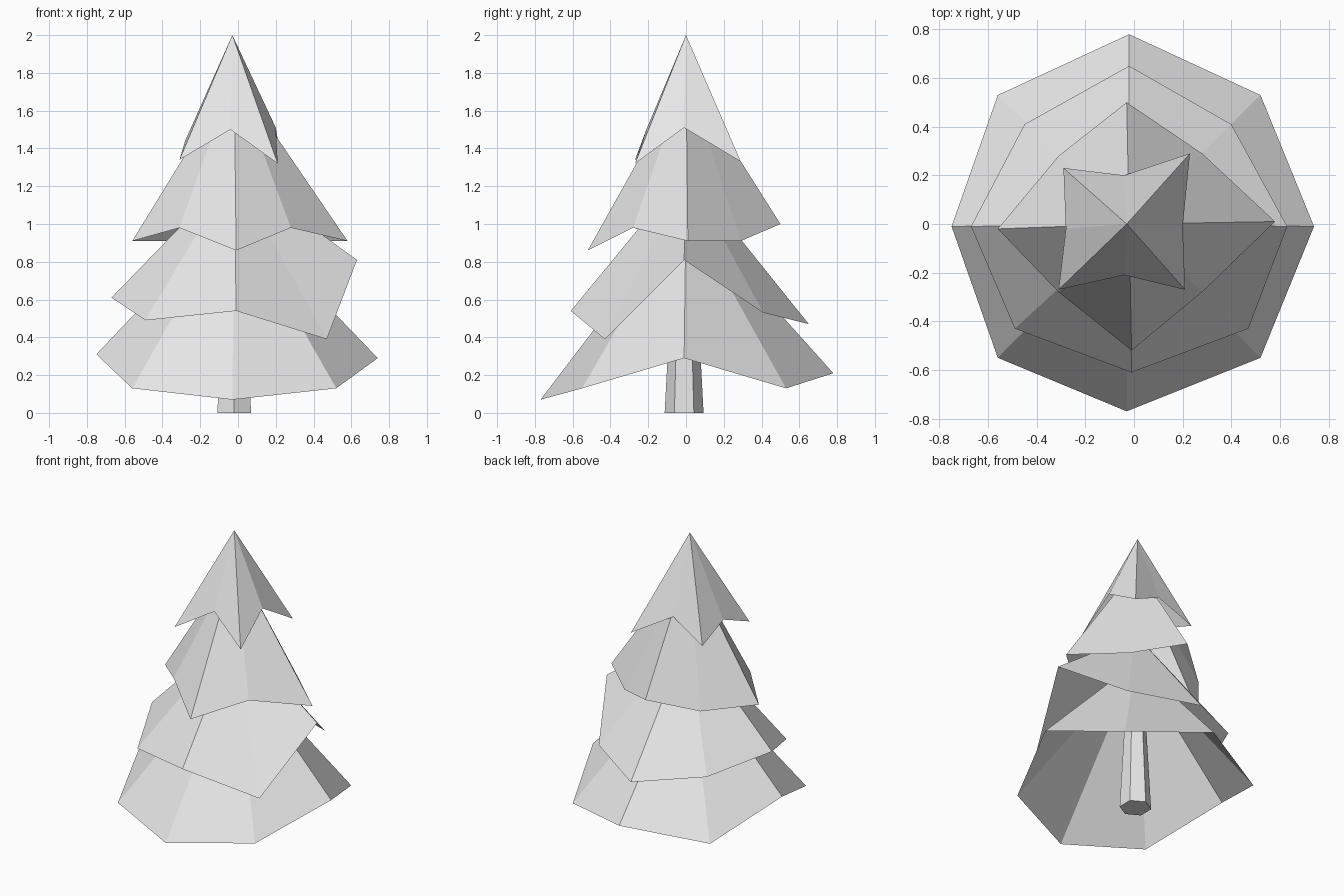
import bpy
import bmesh
from math import cos, sin, pi

default_cube = bpy.data.objects.get("Cube")
if default_cube:
    bpy.data.objects.remove(default_cube, do_unlink=True)

# One plain colour for the whole tree
grey = bpy.data.materials.new("light_grey")
grey.use_nodes = True
grey.diffuse_color = (0.8, 0.8, 0.8, 1)
grey.node_tree.nodes["Principled BSDF"].inputs["Base Color"].default_value = grey.diffuse_color


def finish_part(name, bm):
    """Turn a bmesh into a flat-shaded object that carries the tree colour."""
    mesh = bpy.data.meshes.new(name)
    bm.to_mesh(mesh)
    bm.free()
    mesh.materials.append(grey)
    part = bpy.data.objects.new(name, mesh)
    bpy.context.collection.objects.link(part)
    return part


def branch_skirt(name, apex, rim):
    """Open cone: a fan of triangles from the apex to an uneven rim."""
    bm = bmesh.new()
    tip = bm.verts.new(apex)
    ring = [bm.verts.new(point) for point in rim]
    for index, vert in enumerate(ring):
        following = ring[(index + 1) % len(ring)]
        bm.faces.new((tip, vert, following))
    return finish_part(name, bm)


def tapered_trunk(name, centre, sides, bottom_radius, top_radius, height):
    """Closed prism with a corner facing the front and a narrower top."""
    bm = bmesh.new()
    rings = []
    for radius, level in ((bottom_radius, 0), (top_radius, height)):
        ring = []
        for step in range(sides):
            angle = 2 * pi * step / sides - pi / 2
            ring.append(bm.verts.new((centre[0] + radius * cos(angle),
                                      centre[1] + radius * sin(angle), level)))
        rings.append(ring)
    lower, upper = rings
    for step in range(sides):
        following = (step + 1) % sides
        bm.faces.new((lower[step], lower[following], upper[following], upper[step]))
    bm.faces.new(list(reversed(lower)))
    bm.faces.new(upper)
    return finish_part(name, bm)


# Trunk
tapered_trunk("trunk", centre=(-.02, -.01), sides=6,
              bottom_radius=.103, top_radius=.05, height=1)

# Branch skirts, rims listed anticlockwise from the left side of the tree
branch_skirt("bottom_branches", apex=(-.02, 0, 1.08), rim=[
    (.74, -.01, .29), (.52, .53, .13), (-.02, .78, .21), (-.56, .53, .13),
    (-.75, -.01, .31), (-.56, -.55, .13), (-.03, -.77, .07), (.52, -.55, .13)])

branch_skirt("lower_branches", apex=(-.02, 0, 1.28), rim=[
    (.63, -.01, .81), (.4, .41, .53), (-.02, .65, .47), (-.45, .41, .53),
    (-.67, -.01, .61), (-.49, -.43, .49), (-.01, -.61, .54), (.47, -.43, .39)])

branch_skirt("upper_branches", apex=(-.02, 0, 1.79), rim=[
    (.58, .01, .91), (.28, .29, .91), (-.03, .5, 1), (-.31, .28, .91),
    (-.56, -.02, .91), (-.31, -.28, .98), (-.01, -.52, .86), (.28, -.28, .98)])

branch_skirt("top_branches", apex=(-.03, 0, 2), rim=[
    (.2, -.01, 1.51), (.23, .29, 1.33), (-.04, .2, 1.48), (-.29, .23, 1.35),
    (-.28, -.02, 1.44), (-.31, -.27, 1.34), (-.04, -.21, 1.5), (.21, -.27, 1.32)])
